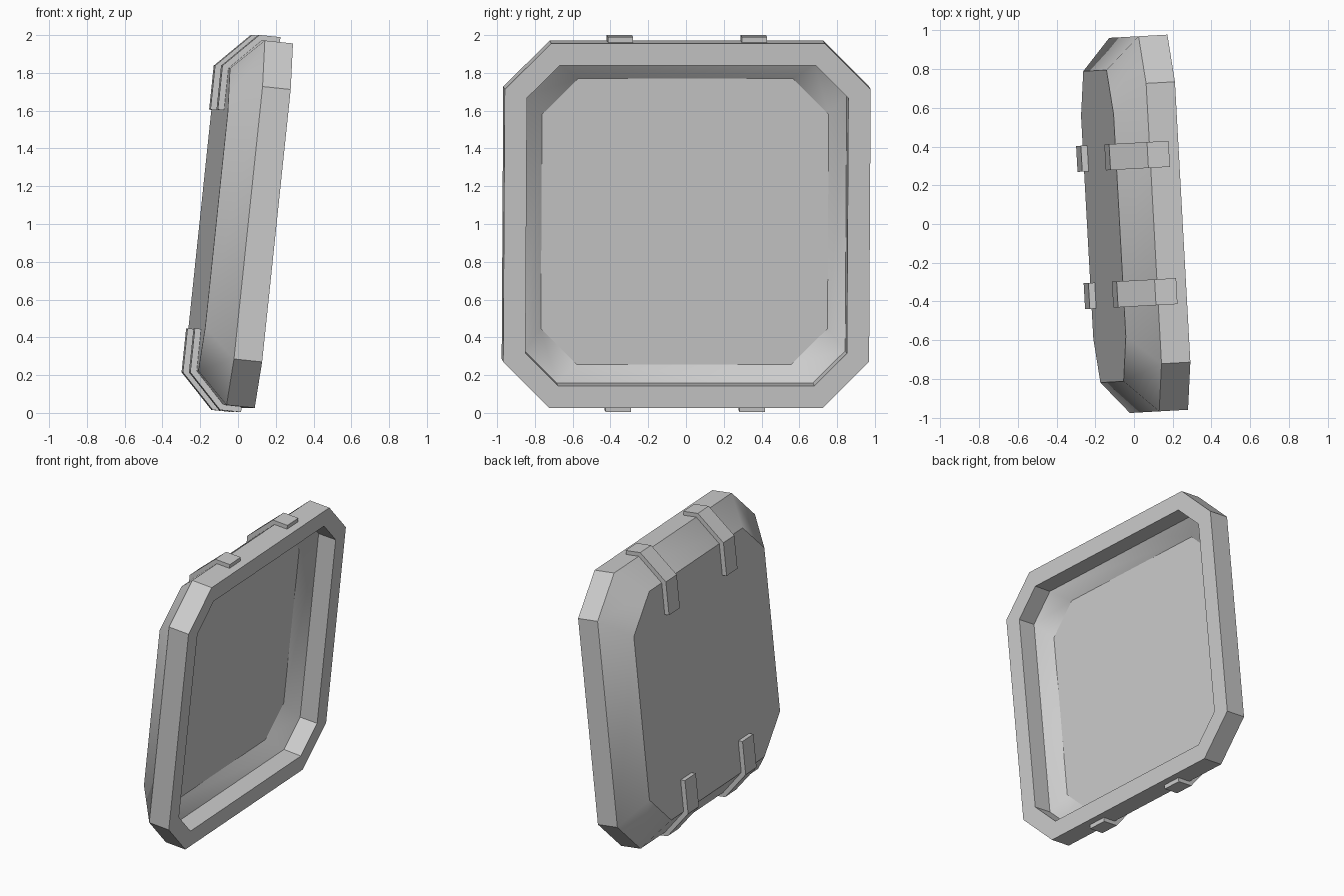
import bpy, bmesh
from math import radians
from mathutils import Matrix

if "Cube" in bpy.data.objects:
    bpy.data.objects.remove(bpy.data.objects["Cube"])

# Whole model leans back and is turned slightly; local x = panel depth, y = width, z = height
TILT = (Matrix.Translation((0.15, 0.005, 0.991))
        @ Matrix.Rotation(radians(3.15), 4, 'Z') @ Matrix.Rotation(radians(6), 4, 'Y'))


def finish(name, bm, smooth=False):
    bmesh.ops.recalc_face_normals(bm, faces=bm.faces)
    mesh = bpy.data.meshes.new(name)
    bm.to_mesh(mesh)
    bm.free()
    ob = bpy.data.objects.new(name, mesh)
    bpy.context.collection.objects.link(ob)
    ob.matrix_world = TILT
    if smooth:
        bpy.context.view_layer.objects.active = ob
        ob.select_set(True)
        bpy.ops.object.shade_smooth_by_angle(angle=radians(30))
        ob.select_set(False)
    return ob


def octagon(bm, h, c, x):
    pts = [(h, -c), (h, c), (c, h), (-c, h), (-h, c), (-h, -c), (-c, -h), (c, -h)]
    return [bm.verts.new((x, y, z)) for y, z in pts]


def bridge(bm, a, b):
    n = len(a)
    for i in range(n):
        j = (i + 1) % n
        bm.faces.new((a[i], a[j], b[j], b[i]))


# Tray shell: octagon rings from the recessed floor, over the rim, to the back face
bm = bmesh.new()
rings = [octagon(bm, *r) for r in (
    (0.760, 0.570, -0.212), (0.850, 0.680, -0.13), (0.852, 0.680, 0.0),
    (0.970, 0.725, 0.0), (0.970, 0.725, -0.15), (0.805, 0.575, -0.31))]
for a, b in zip(rings, rings[1:]):
    bridge(bm, a, b)
bm.faces.new(rings[0])
bm.faces.new(rings[-1])
finish("tray_shell", bm, smooth=True)

# Bent straps wrapping the back edge, two at the top and two at the bottom
outer = [(-0.343, 0.582), (-0.343, 0.816), (-0.165, 0.998), (-0.053, 0.998)]
inner = [(-0.308, 0.582), (-0.308, 0.804), (-0.149, 0.968), (-0.053, 0.968)]
for vert, sz in (("top", 1), ("bottom", -1)):
    for side, sy in (("left", -1), ("right", 1)):
        bm = bmesh.new()
        loops = [[bm.verts.new((x, sy * 0.355 + d, sz * z)) for x, z in outer + inner[::-1]]
                 for d in (-0.067, 0.067)]
        bridge(bm, *loops)
        for lp in loops:
            for i in range(3):
                bm.faces.new((lp[i], lp[i + 1], lp[6 - i], lp[7 - i]))
        finish(f"{vert}_{side}_strap", bm)
